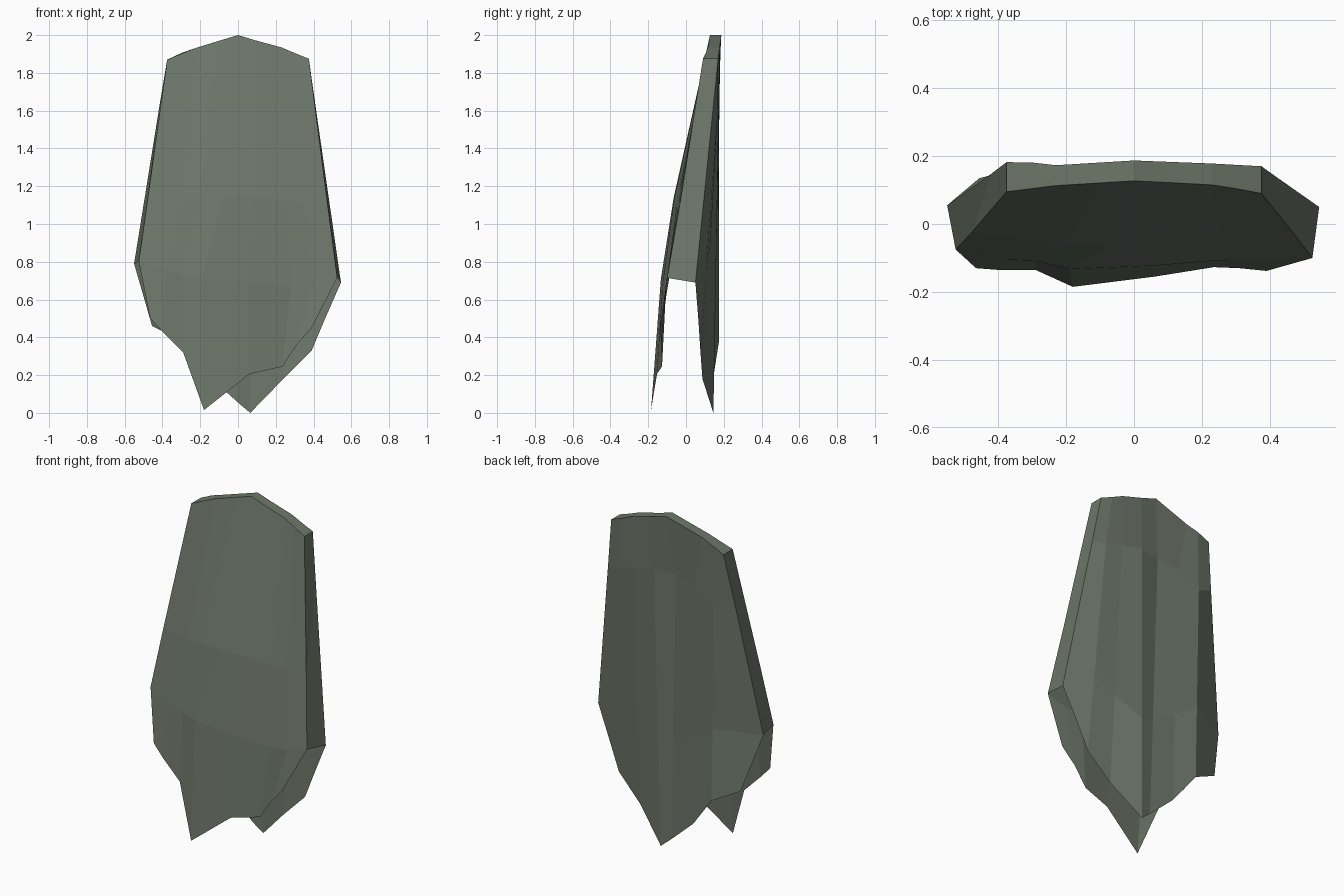
import bpy, bmesh

cloth = bpy.data.materials.new("grey green cloth")
cloth.diffuse_color = (0.155, 0.185, 0.145, 1)


def pleat(top, crease, hem):
    """A column with a straight run from the shoulder crease to the hem."""
    knee = tuple(c + (h - c) * .63 for c, h in zip(crease, hem))
    return [top, crease, knee, hem]


# front panel: columns from left to right, each running top to hem
front = [
    [(-.375, .095, 1.87), (-.477, -.024, 1.14), (-.525, -.075, .80), (-.465, -.13, .50)],
    [(-.23, .113, 1.93), (-.30, -.045, 1.14), (-.38, -.105, .76), (-.40, -.135, .43)],
    [(-.10, .121, 1.97), (-.20, -.06, 1.14), (-.29, -.108, .73), (-.29, -.135, .32)],
    [(0, .127, 2.0), (-.08, -.065, 1.14), (-.19, -.133, .71), (-.18, -.185, .015)],
    [(.10, .122, 1.97), (.08, -.062, 1.14), (.05, -.123, .69), (.06, -.155, .205)],
    [(.23, .115, 1.935), (.25, -.045, 1.13), (.28, -.105, .67), (.235, -.127, .245)],
    [(.30, .104, 1.905), (.35, -.038, 1.12), (.40, -.105, .68), (.31, -.13, .36)],
    [(.375, .09, 1.875), (.472, -.03, 1.12), (.525, -.10, .715), (.39, -.138, .45)],
]
# back panel with pleats
back = [
    [(-.375, .182, 1.87), (-.42, .148, 1.60), (-.55, .055, .79), (-.455, .135, .46)],
    pleat((-.30, .181, 1.905), (-.31, .176, 1.55), (-.29, .174, .375)),
    pleat((-.23, .173, 1.93), (-.17, .168, 1.63), (-.15, .145, .19)),
    pleat((0, .187, 2.0), (-.04, .152, 1.655), (0, .135, .055)),
    pleat((.10, .183, 1.97), (.09, .176, 1.655), (.065, .145, 0)),
    pleat((.23, .178, 1.935), (.23, .174, 1.63), (.24, .087, .18)),
    pleat((.30, .174, 1.905), (.34, .168, 1.60), (.39, .076, .33)),
    [(.375, .17, 1.875), (.414, .142, 1.60), (.545, .05, .69), (.455, .066, .485)],
]


def make(name, bands):
    """Bridge neighbouring columns of points into a faceted sheet."""
    bm = bmesh.new()
    for columns in bands:
        grid = [[bm.verts.new(p) for p in c] for c in columns]
        for a, b in zip(grid, grid[1:]):
            for i in range(len(a) - 1):
                bm.faces.new((a[i], a[i + 1], b[i + 1], b[i]))
    bmesh.ops.remove_doubles(bm, verts=bm.verts, dist=.001)
    me = bpy.data.meshes.new(name)
    bm.to_mesh(me)
    bm.free()
    me.materials.append(cloth)
    ob = bpy.data.objects.new(name, me)
    bpy.context.collection.objects.link(ob)


# side strips join the panels above the slits, top strip closes the upper edge
left_side = [back[0][:3], front[0][:3]]
right_side = [front[-1][:3], back[-1][:3]]
top = [[b[0], f[0]] for b, f in zip(back, front)]
make("draped_cloth", [front, back[::-1], left_side, right_side, top])
